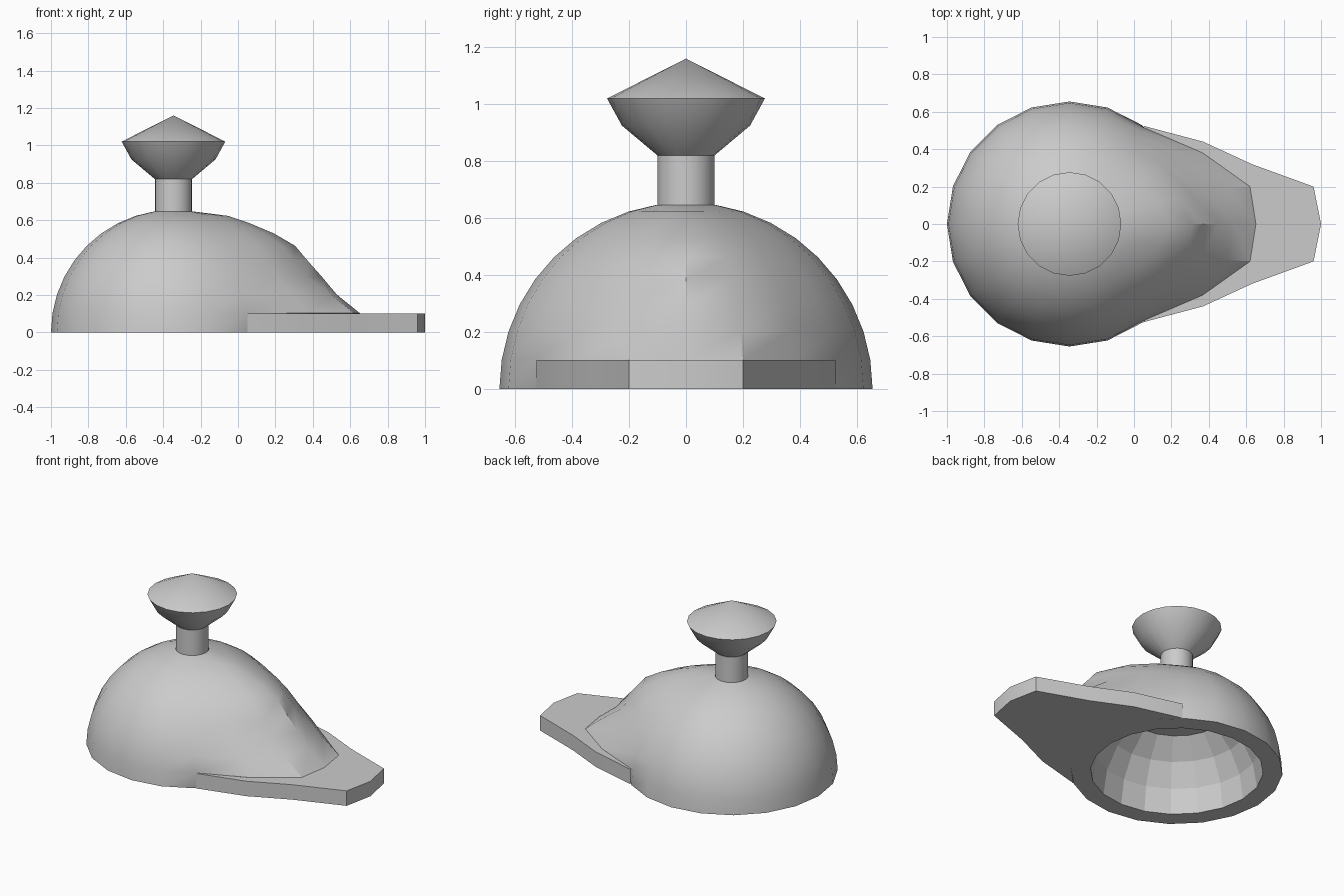
import bpy, bmesh
from math import sin, cos, radians

if "Cube" in bpy.data.objects:
    bpy.data.objects.remove(bpy.data.objects["Cube"])

CX, R, SIDES = -0.345, 0.655, 20
STEP = 360 / SIDES


def finish(name, bm, smooth=True):
    bmesh.ops.remove_doubles(bm, verts=bm.verts, dist=1e-5)
    mesh = bpy.data.meshes.new(name)
    bm.to_mesh(mesh)
    bm.free()
    ob = bpy.data.objects.new(name, mesh)
    bpy.context.collection.objects.link(ob)
    if smooth:
        bpy.ops.object.select_all(action='DESELECT')
        ob.select_set(True)
        bpy.context.view_layer.objects.active = ob
        bpy.ops.object.shade_smooth_by_angle(angle=radians(30))
    return ob


def lathe(name, profile, shift=None, smooth=True):
    """Revolve (radius, z) points, bottom-outside first, about the dome axis."""
    bm = bmesh.new()
    rings = []
    for i, (r, z) in enumerate(profile):
        ring = []
        for k in range(SIDES):
            a = radians(k * STEP)
            dx = shift(i, min(k, SIDES - k)) if shift else 0
            ring.append(bm.verts.new((CX + r * cos(a) + dx, r * sin(a), z)))
        rings.append(ring)
    for lo, hi in zip(rings, rings[1:]):
        for k in range(SIDES):
            n = (k + 1) % SIDES
            bm.faces.new((lo[k], lo[n], hi[n], hi[k]))
    bmesh.ops.dissolve_degenerate(bm, dist=1e-5, edges=bm.edges)
    return finish(name, bm, smooth)


# Dome: rings every 9 degrees, front rows pulled towards +x to form the slope
PULL = [0, 0.35, 0.25, 0.21, 0.186, 0.187, 0.15, 0.11, 0.09, 0]


def pull(ring, row):
    falloff = [1, 1, 0.54] if ring < 3 else [1, 0.75, 0.4]
    return PULL[ring] * falloff[row] if row < 3 else 0


lathe("dome_body", [(R * cos(radians(9 * i)), R * sin(radians(9 * i)))
                    for i in range(10)], pull)

# Flat rim and faceted cavity underneath, with a flat ceiling
r_in = 0.534
cavity = [(R, 0)] + [(r_in * cos(radians(18 * i)), r_in * sin(radians(18 * i)))
                     for i in range(4)] + [(0, r_in * sin(radians(54)))]
inner = lathe("dome_cavity", cavity[::-1], smooth=False)

# Stem and knob on top
lathe("stem_knob", [(0.1, 0.64), (0.1, 0.82), (0.225, 0.925),
                    (0.277, 1.02), (0, 1.16)])

# Front plate: tapered outline outside, dome arc inside so the cavity stays open
side = [(0.05, 0.525), (0.37, 0.44), (0.63, 0.32), (0.96, 0.2)]
outer = [(x, -y) for x, y in side] + [(1.0, 0)] + side[::-1]
arc = [(CX + R * cos(radians(k * STEP)), R * sin(radians(k * STEP)))
       for k in range(2, -3, -1)]
bm = bmesh.new()
face = bm.faces.new([bm.verts.new((x, y, 0)) for x, y in outer + arc])
res = bmesh.ops.extrude_face_region(bm, geom=[face], use_keep_orig=True)
for v in res["geom"]:
    if isinstance(v, bmesh.types.BMVert):
        v.co.z = 0.102
bmesh.ops.recalc_face_normals(bm, faces=bm.faces)
finish("front_plate", bm)
